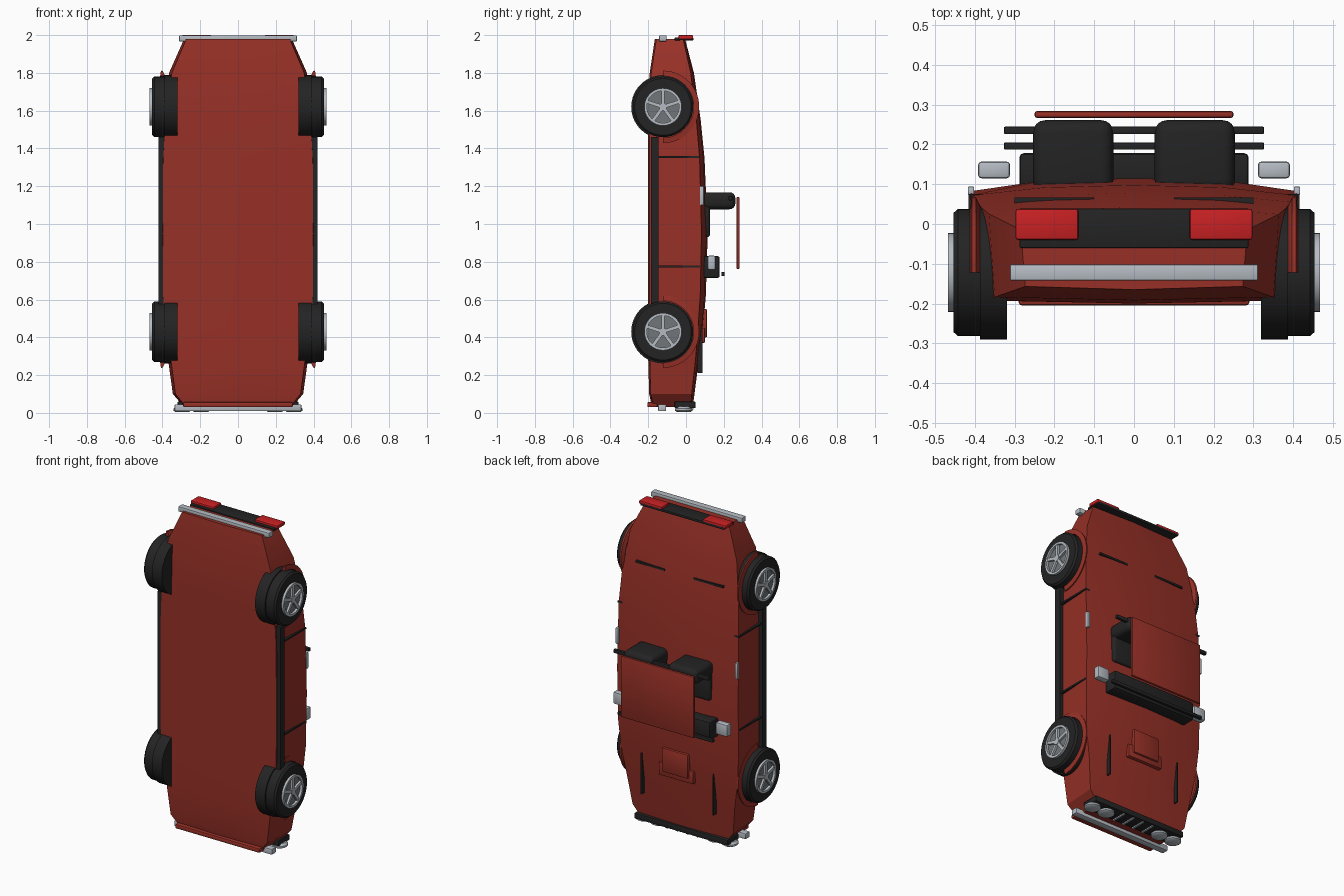
import bpy, bmesh, math
from mathutils import Matrix

if "Cube" in bpy.data.objects:
    bpy.data.objects.remove(bpy.data.objects["Cube"])


def mat(name, col):
    m = bpy.data.materials.new(name)
    m.diffuse_color = (*col, 1)
    m.use_nodes = True
    m.node_tree.nodes["Principled BSDF"].inputs["Base Color"].default_value = m.diffuse_color
    return m


RED = mat("body_red", (0.31, 0.03, 0.02))
LAMP = mat("lamp_red", (0.58, 0.015, 0.017))
BLACK = mat("trim_black", (0.017, 0.017, 0.018))
SILVER = mat("chrome_silver", (0.46, 0.50, 0.54))
GREY = mat("wheel_grey", (0.17, 0.18, 0.19))


def finish(name, bm, material, angle=35):
    bmesh.ops.recalc_face_normals(bm, faces=bm.faces[:])
    me = bpy.data.meshes.new(name)
    bm.to_mesh(me)
    bm.free()
    me.materials.append(material)
    ob = bpy.data.objects.new(name, me)
    bpy.context.collection.objects.link(ob)
    bpy.ops.object.select_all(action='DESELECT')
    ob.select_set(True)
    bpy.context.view_layer.objects.active = ob
    bpy.ops.object.shade_smooth_by_angle(angle=math.radians(angle))
    return ob


def box(name, x, y, z, material, bevel=0.0, segs=2):
    """Box from (min, max) ranges with optional rounded edges."""
    bm = bmesh.new()
    bmesh.ops.create_cube(bm, size=1)
    for v in bm.verts:
        v.co = [(a + b) / 2 + c * (b - a) for (a, b), c in zip((x, y, z), v.co)]
    if bevel:
        bmesh.ops.bevel(bm, geom=bm.edges[:], offset=bevel, segments=segs,
                        profile=0.5, affect='EDGES')
    return finish(name, bm, material)


def pair(name, x, y, z, material, bevel=0.0, segs=2):
    for side, s in (("right", 1), ("left", -1)):
        box(f"{name}_{side}", sorted((s * x[0], s * x[1])), y, z, material, bevel, segs)


def lathe(name, profile, center, s, material, axis='x', steps=40, start=0.0, sweep=math.tau):
    """Sweep a closed (radius, along) profile around the x or z axis."""
    bm = bmesh.new()
    full = sweep > 6.28
    rings = []
    for i in range(steps if full else steps + 1):
        a = start + sweep * i / steps
        c, d = math.cos(a), math.sin(a)
        ring = []
        for r, h in profile:
            p = (s * h, r * c, r * d) if axis == 'x' else (r * c, r * d, s * h)
            ring.append(bm.verts.new([p[k] + center[k] for k in range(3)]))
        rings.append(ring)
    n = len(profile)
    for i in range(steps):
        a, b = rings[i], rings[(i + 1) % len(rings)]
        for k in range(n):
            bm.faces.new((a[k], a[(k + 1) % n], b[(k + 1) % n], b[k]))
    if not full:
        bm.faces.new(rings[0])
        bm.faces.new(rings[-1])
    bmesh.ops.remove_doubles(bm, verts=bm.verts[:], dist=1e-5)
    return finish(name, bm, material)


# Body shell: z, half width, underside y, shoulder y, centre y
sections = [(0.03, 0.285, -0.18, 0.025, 0.035), (0.10, 0.345, -0.195, 0.03, 0.045),
            (0.28, 0.370, -0.20, 0.05, 0.068), (0.45, 0.400, -0.20, 0.064, 0.09),
            (0.62, 0.413, -0.20, 0.075, 0.105), (0.95, 0.415, -0.20, 0.082, 0.115),
            (1.35, 0.412, -0.20, 0.072, 0.098), (1.55, 0.400, -0.20, 0.055, 0.078),
            (1.80, 0.365, -0.192, 0.025, 0.042), (1.98, 0.285, -0.165, -0.015, -0.005)]
bm = bmesh.new()
rings = []
for z, w, yb, ys, yc in sections:
    half = [(w * 0.96, yb + 0.008), (w, ys), (w * 0.55, yc - 0.006)]
    pts = [(0, yb)] + half + [(0, yc)] + [(-x, y) for x, y in reversed(half)]
    rings.append([bm.verts.new((x, y, z)) for x, y in pts])
for a, b in zip(rings, rings[1:]):
    for k in range(8):
        bm.faces.new((a[k], a[(k + 1) % 8], b[(k + 1) % 8], b[k]))
bm.faces.new(rings[0])
bm.faces.new(rings[-1])
finish("body_shell", bm, RED, 20)

# Wheels, wells and arch lips
for end, zc in (("front", 0.43), ("rear", 1.62)):
    for side, s in (("right", 1), ("left", -1)):
        c = (0, -0.122, zc)
        tag = f"{end}_{side}"
        lathe("tyre_" + tag, [(0.098, 0.347), (0.15, 0.347), (0.16, 0.357), (0.16, 0.443),
                              (0.15, 0.454), (0.098, 0.454)], c, s, BLACK, steps=48)
        lathe("rim_" + tag, [(0.085, 0.343), (0.099, 0.343), (0.099, 0.468), (0.085, 0.468)],
              c, s, SILVER)
        lathe("wheel_disc_" + tag, [(0, 0.350), (0.088, 0.350), (0.088, 0.453), (0, 0.453)],
              c, s, GREY)
        lathe("hub_" + tag, [(0, 0.45), (0.02, 0.45), (0.02, 0.468), (0, 0.468)],
              c, s, SILVER, steps=20)
        lathe("wheel_well_" + tag, [(0, 0.32), (0.168, 0.32), (0.168, 0.388), (0, 0.388)],
              c, s, BLACK)
        lathe("arch_lip_" + tag, [(0.163, 0.385), (0.19, 0.398), (0.192, 0.408), (0.163, 0.412)],
              c, s, RED, steps=28, start=-math.pi / 2, sweep=math.pi)
        # Five spokes
        bm = bmesh.new()
        for i in range(5):
            rot = Matrix.Rotation(math.tau * i / 5, 4, 'X')
            place = Matrix.Translation((s * 0.457, c[1], zc)) @ rot
            m = place @ Matrix.Translation((0, 0, 0.05)) @ Matrix.Diagonal((0.018, 0.018, 0.082, 1))
            bmesh.ops.create_cube(bm, size=1, matrix=m)
        finish("spokes_" + tag, bm, SILVER)

# Side sills, door gaps and handles
pair("sill", (0.37, 0.422), (-0.186, -0.145), (0.57, 1.46), BLACK)
for i, zc in enumerate((0.775, 1.355)):
    pair(f"door_gap_{i}", (0.385, 0.416), (-0.145, 0.075), (zc - 0.005, zc + 0.005), BLACK)
pair("door_handle", (0.402, 0.418), (0.074, 0.094), (1.1, 1.2), SILVER, 0.003)

# Nose: bumper, chin lip, grille with slats, four round lamps
box("front_bumper", (-0.335, 0.335), (-0.147, -0.105), (0.01, 0.045), SILVER, 0.004)
box("chin_lip", (-0.29, 0.29), (-0.205, -0.15), (0.03, 0.058), RED, 0.008)
box("grille", (-0.32, 0.32), (-0.06, 0.05), (0.025, 0.06), BLACK, 0.004)
for i in range(4):
    x = -0.105 + 0.07 * i
    box(f"grille_slat_{i}", (x - 0.006, x + 0.006), (-0.055, 0.04), (0.018, 0.026), SILVER)
for i, x in enumerate((-0.295, -0.195, 0.195, 0.295)):
    lathe(f"headlamp_{i}", [(0, 0.006), (0.038, 0.006), (0.047, 0.012), (0.047, 0.022),
                            (0.035, 0.034), (0, 0.034)], (x, -0.012, 0), 1, SILVER, 'z', 28)

# Tail: panel, lamps, bumper
box("tail_panel", (-0.288, 0.288), (-0.06, 0.039), (1.972, 1.987), BLACK, 0.003)
pair("tail_lamp", (0.14, 0.298), (-0.04, 0.038), (1.978, 2.0), LAMP, 0.006)
box("rear_bumper", (-0.312, 0.312), (-0.142, -0.102), (1.967, 1.998), SILVER, 0.004)

# Bonnet scoop and slits, boot slits
box("bonnet_scoop", (-0.09, 0.09), (0.06, 0.112), (0.4, 0.55), RED, 0.008)
box("scoop_lip", (-0.12, 0.12), (0.06, 0.1), (0.37, 0.45), RED, 0.006)
pair("bonnet_slit", (0.242, 0.25), (0.06, 0.088), (0.21, 0.465), BLACK)
pair("boot_slit", (0.1, 0.3), (0.045, 0.067), (1.625, 1.637), BLACK)

# Cabin: dash, cross bars, mirrors, seats, roof panel
box("dashboard", (-0.288, 0.288), (0.09, 0.178), (0.715, 0.83), BLACK, 0.01)
box("windscreen_bar", (-0.327, 0.327), (0.187, 0.205), (0.725, 0.745), BLACK, 0.003)
box("headrest_bar", (-0.327, 0.327), (0.226, 0.245), (1.125, 1.147), BLACK, 0.003)
pair("mirror", (0.312, 0.392), (0.115, 0.157), (0.758, 0.832), SILVER, 0.008)
pair("seat_back", (0.052, 0.254), (0.08, 0.261), (1.078, 1.168), BLACK, 0.03, 4)
pair("seat_cushion", (0.055, 0.25), (0.08, 0.127), (0.93, 1.1), BLACK, 0.015, 3)
box("roof_panel", (-0.25, 0.25), (0.267, 0.284), (0.762, 1.143), RED, 0.006)
